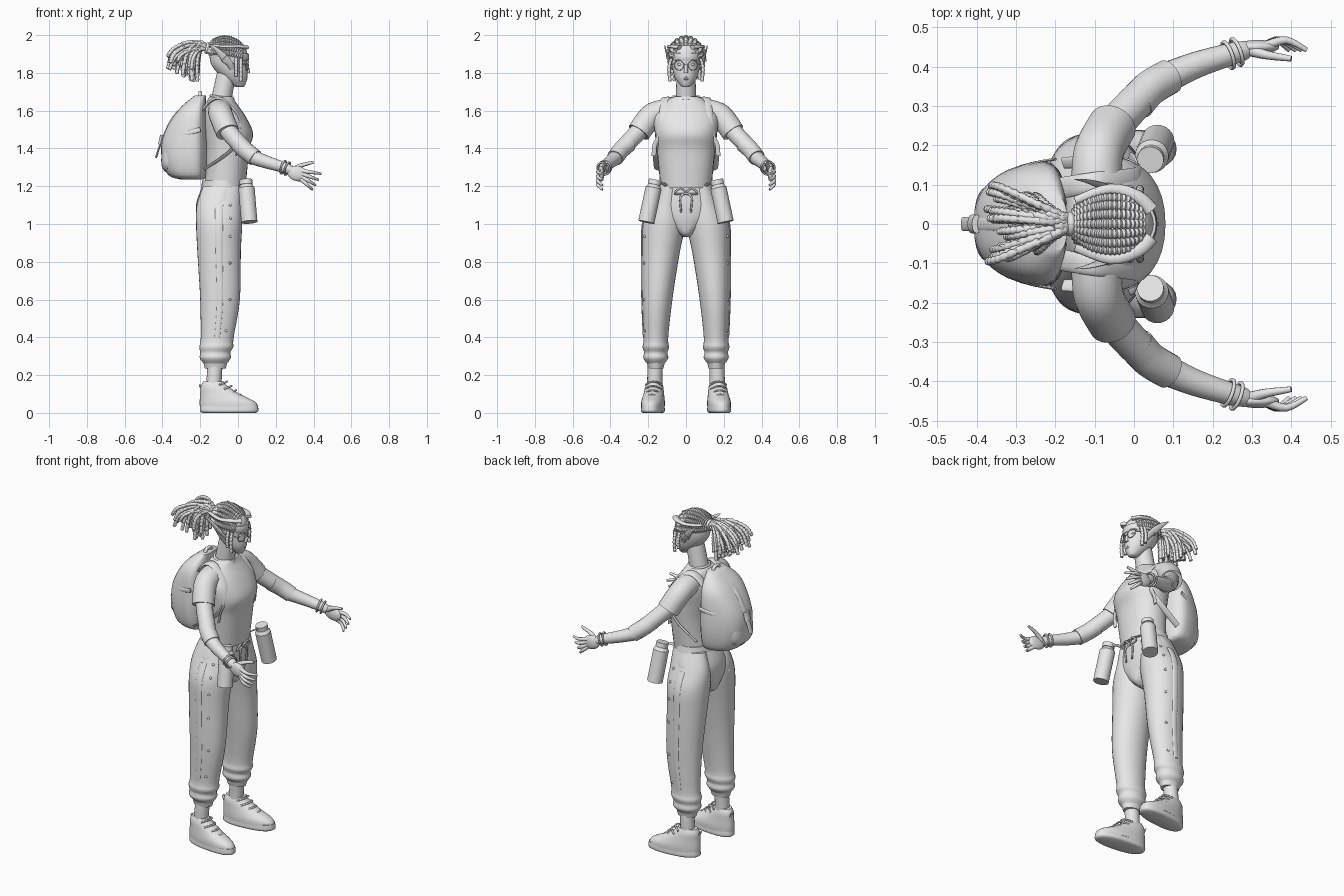
import bpy, bmesh, math, random
from math import cos, sin, pi, radians
from mathutils import Vector, Matrix

default_cube = bpy.data.objects.get("Cube")
if default_cube:
    bpy.data.objects.remove(default_cube)
random.seed(4)

COLOUR = (0.8, 0.8, 0.8, 1)
grey = bpy.data.materials.new("plain_grey")
grey.use_nodes = True
grey.diffuse_color = COLOUR
grey.node_tree.nodes["Principled BSDF"].inputs["Base Color"].default_value = COLOUR
built = []


def smooth_rows(rows, steps):
    """Catmull-Rom interpolation between rows of numbers."""
    rows = [Vector(row) for row in rows]
    padded = [rows[0]] + rows + [rows[-1]]
    result = []
    for before, start, end, after in zip(padded, padded[1:], padded[2:], padded[3:]):
        for step in range(steps):
            t = step / steps
            bend = 2 * before - 5 * start + 4 * end - after
            cubic = 3 * (start - end) + after - before
            result.append(start + (t * (end - before) + t * t * bend + t * t * t * cubic) / 2)
    return result + [rows[-1]]


def skin(name, rings):
    """Join equal rings of points into a closed, smooth surface."""
    bm = bmesh.new()
    loops = [[bm.verts.new(point) for point in ring] for ring in rings]
    for low, high in zip(loops, loops[1:]):
        for i in range(len(low)):
            bm.faces.new((low[i - 1], low[i], high[i], high[i - 1]))
    bm.faces.new(loops[0])
    bm.faces.new(loops[-1])
    bmesh.ops.recalc_face_normals(bm, faces=bm.faces)
    mesh = bpy.data.meshes.new(name)
    bm.to_mesh(mesh)
    bm.free()
    mesh.materials.append(grey)
    mesh.shade_smooth()
    mesh.set_sharp_from_angle(angle=radians(50))
    obj = bpy.data.objects.new(name, mesh)
    bpy.context.scene.collection.objects.link(obj)
    built.append(obj)
    return obj


def angles(count):
    return [2 * pi * i / count for i in range(count)]


def signed_power(value, power):
    return math.copysign(abs(value) ** (2 / power), value)


def loft(name, rows, steps=4, sides=32, power=2):
    """Stack of level ovals; rows are z, centre x, radius x, radius y."""
    return skin(name, [[(middle + wide * signed_power(cos(a), power), deep * signed_power(sin(a), power), z)
                        for a in angles(sides)]
                       for z, middle, wide, deep in smooth_rows(rows, steps)])


def tube(name, path, start, end=None, steps=4, sides=12, flat=1, across=(0, 1, 0), waves=0):
    """Tapering tube along a path; waves give it the beaded look of a braid."""
    points = smooth_rows(path, steps)
    end = start if end is None else end
    last = len(points) - 1
    u, rings = Vector(across), []
    for i, point in enumerate(points):
        along = (points[min(i + 1, last)] - points[max(i - 1, 0)]).normalized()
        u = u - u.dot(along) * along
        if u.length < 0.01:
            u = along.orthogonal()
        u.normalize()
        v = flat * along.cross(u)
        radius = start + (end - start) * i / last
        if waves:
            radius *= 1 + sin(pi * waves * i / last) / 6
        rings.append([point + radius * (cos(a) * u + sin(a) * v) for a in angles(sides)])
    return skin(name, rings)


def hoop(name, centre, normal, radius, thickness):
    """Round band about an axis."""
    turn = Vector(normal).to_track_quat('Z', 'Y')
    path = [Vector(centre) + turn @ Vector((radius * cos(a), radius * sin(a), 0)) for a in angles(24) + [0]]
    return tube(name, path, thickness, steps=1, sides=8, across=turn @ Vector((0, 0, 1)))


def blob(name, centre, size, pitch=0, power=2):
    """Rounded solid, tipped about the y axis; a higher power makes it boxier."""
    wide, deep, tall = size
    rows = []
    for i in range(1, 16):
        a = pi * i / 16
        girth = signed_power(sin(a), power)
        rows.append((-tall * signed_power(cos(a), power), 0, wide * girth, deep * girth))
    obj = loft(name, rows, steps=1, sides=24, power=power)
    obj.data.transform(Matrix.Translation(centre) @ Matrix.Rotation(pitch, 4, 'Y'))
    return obj


def shift(obj, rule):
    """Move every vertex by an offset that depends on where it is."""
    for vertex in obj.data.vertices:
        vertex.co += Vector(rule(vertex.co))


# Shirt, neck and trouser seat
loft("shirt", [(1.19, -.07, .11, .135), (1.3, -.06, .11, .145), (1.4, -.055, .115, .155), (1.48, -.05, .13, .165),
               (1.57, -.07, .11, .17), (1.65, -.09, .075, .11), (1.675, -.085, .06, .06)], power=2.2)
tube("neck", [(-.1, 0, 1.6), (-.08, 0, 1.7), (-.06, 0, 1.8)], .055, .05, sides=24)
hoop("collar", (-.085, 0, 1.67), (.15, 0, 1), .06, .007)
loft("trouser_seat", [(1.22, -.08, .1, .135), (1.12, -.097, .122, .18), (1.05, -.1, .122, .18),
                      (1, -.1, .115, .12), (.95, -.1, .1, .05), (.93, -.1, .07, .02)], steps=6)
loft("waistband", [(1.23, -.08, .11, .14), (1.19, -.08, .115, .15)])

# Head and face
loft("head", [(1.725, .01, .02, .02), (1.74, 0, .04, .035), (1.78, -.02, .07, .06), (1.84, -.045, .095, .075),
              (1.9, -.05, .1, .08), (1.95, -.055, .08, .07), (1.97, -.06, .02, .02)])
tube("nose", [(.045, 0, 1.85), (.052, 0, 1.82), (.052, 0, 1.8)], .007, .011)
for z in (1.775, 1.767):
    blob("lip", (.043, 0, z), (.007, .017, .005))
tube("glasses_bridge", [(.053, -.012, 1.845), (.053, .012, 1.845)], .002)

# Hair: braided rows over the skull, headband and tie
for lane in range(-5, 6):
    roll = radians(17 * lane)
    path = []
    for step in range(9):
        a = radians(40 + 16 * step)
        path.append((-.055 + .1 * cos(a), .085 * sin(a) * sin(roll), 1.88 + .093 * sin(a) * cos(roll) + step / 250))
    tube("scalp_braid", path, .012, steps=10, sides=8, waves=40)
headband = loft("headband", [(1.87, -.05, .105, .086), (1.89, -.05, .109, .089), (1.91, -.05, .106, .087)])
shift(headband, lambda co: (0, 0, -co.x / 7))
hoop("hair_tie", (-.163, 0, 1.93), (1, 0, -.2), .022, .01)

# Loose tail: short braids hang low, long ones reach back
for strand in range(64):
    reach = random.uniform(.04, .21)
    side = random.uniform(-1, 1) * (.045 + reach / 3)
    tip = 1.715 + reach / 2 + random.uniform(0, .07)
    crest = random.uniform(1.92, 1.965)
    tube("tail_braid", [(-.155, side / 10, 1.93), (-.18 - reach / 3, side * .5, crest),
                        (-.175 - .8 * reach, side * .9, .6 * crest + .4 * tip), (-.17 - reach, side, tip)],
         .0105, .0095, steps=14, sides=7, waves=26)

# Backpack, narrowing away from the back
pack = loft("backpack", [(1.235, -.24, .06, .1), (1.26, -.27, .1, .15), (1.35, -.285, .12, .175),
                         (1.47, -.28, .115, .175), (1.6, -.245, .075, .15), (1.68, -.2, .03, .07)], power=2.7)
shift(pack, lambda co: (0, 1.8 * co.y * min(co.x + .2, 0), 0))
blob("pack_pocket", (-.355, 0, 1.36), (.05, .1, .09), pitch=.1, power=2.6)
tube("pack_handle", [(-.2, -.03, 1.65), (-.2, -.02, 1.69), (-.2, .02, 1.69), (-.2, .03, 1.65)], .01)
tube("pack_lid_strap", [(-.25, 0, 1.65), (-.34, 0, 1.57), (-.4, 0, 1.45), (-.435, 0, 1.35)], .018, flat=.3)
tube("pack_buckle", [(-.4, 0, 1.47), (-.412, 0, 1.42)], .024, flat=.5)

# Left-hand parts, mirrored at the end
built.clear()

# Trouser leg with cuff, side stripe and studs
LEG = [(1.2, -.085, .1, .055), (1.1, -.1, .118, .085), (1, -.1, .122, .112), (.85, -.1, .115, .1),
       (.6, -.095, .105, .08), (.4, -.11, .087, .065), (.35, -.115, .09, .07), (.32, -.12, .08, .062),
       (.29, -.12, .082, .066), (.26, -.12, .06, .045)]


def leg_line(z):
    """Distance of the leg's centre from the middle, spreading downward."""
    return .16 - .09 * max(z - .3, 0) ** 2


shift(loft("trouser_leg", LEG), lambda co: (0, leg_line(co.z), 0))
cuff = loft("cuff", [(.28, -.12, .067, .051), (.235, -.12, .055, .04)])
shift(cuff, lambda co: (0, leg_line(co.z), 0))
seam = smooth_rows(LEG[1:6], 4)
tube("side_stripe", [(x, leg_line(z) + deep, z) for z, x, wide, deep in seam], .022, .014,
     steps=1, flat=.3, across=(1, 0, 0))
for z, x, wide, deep in seam[::3]:
    blob("stud", (x + wide / 2, leg_line(z) + .87 * deep, z), (.007, .007, .007))
tube("back_pocket_strap", [(-.2, .1, 1.13), (-.217, .1, 1.03)], .014, flat=.5)
tube("drawstring", [(.03, 0, 1.165), (.037, .03, 1.14), (.035, .025, 1.06)], .005)
tube("drawstring_bow", [(.03, 0, 1.165), (.04, .03, 1.19), (.035, .06, 1.16), (.03, 0, 1.16)], .005)

# Ankle and shoe, toes turned out a little
tube("ankle", [(-.12, .16, .28), (-.125, .165, .2), (-.13, .165, .1)], .04, sides=20)
shoe = [loft("shoe_sole", [(0, -.047, .14, .05), (.01, -.047, .155, .06), (.04, -.047, .152, .058)], power=2.4),
        loft("shoe_upper", [(.03, -.048, .154, .06), (.06, -.057, .146, .06), (.1, -.095, .105, .053),
                            (.14, -.125, .072, .046), (.165, -.13, .055, .035)], power=2.2),
        tube("heel_tab", [(-.185, -.01, .11), (-.205, -.01, .15)], .016, .01, flat=.4)]
for row in range(4):
    front, top = .01 - .024 * row, .095 + .023 * row
    shoe.append(tube("lace", [(front - .035, -.043, top - .015), (front, -.015, top),
                              (front, .015, top), (front - .035, .043, top - .015)], .005, sides=8))
for part in shoe:
    shift(part, lambda co: (0, .18 + co.x / 10, 0))

# Sleeve and arm
ELBOW, WRIST = Vector((.09, .375, 1.35)), Vector((.25, .433, 1.297))
tube("sleeve", [(-.095, .09, 1.6), (-.09, .18, 1.575), (-.055, .25, 1.485)], .065, .062, steps=8, sides=24)
tube("upper_arm", [(-.085, .19, 1.56), (-.05, .25, 1.49), (.04, .345, 1.39), ELBOW], .05, .042, sides=20)
tube("forearm", [(.06, .36, 1.37), ELBOW, (.16, .405, 1.325), WRIST, (.285, .442, 1.282)], .044, .023, sides=20)
tube("elbow_guard", [(.005, .307, 1.425), (.04, .345, 1.39), ELBOW], .047, .045, sides=20)
for slide in (-.012, .012):
    along = (WRIST - ELBOW).normalized()
    hoop("bracelet", WRIST + slide * along, along, .035, .005)

# Hand with fanned, slightly curled fingers
blob("palm", (.315, .45, 1.267), (.055, .018, .04), pitch=.25)
tube("thumb", [(.29, .443, 1.285), (.335, .43, 1.31), (.4, .42, 1.327)], .016, .007)
for finger in range(4):
    spread = -.15 - .2 * finger
    length = .105 - .008 * finger
    base = Vector((.335, .452, 1.282 - .015 * finger))
    reach = length * Vector((cos(spread), 0, sin(spread)))
    tube("finger", [base, base + reach / 2 + Vector((0, .015, 0)), base + reach - Vector((0, .01, 0))], .013, .006)

# Shoulder strap, loose end and pack webbing
tube("shoulder_strap", [(-.19, .09, 1.6), (-.14, .1, 1.655), (-.08, .11, 1.66), (0, .12, 1.58), (.018, .13, 1.5),
                        (-.005, .147, 1.43), (-.06, .16, 1.37), (-.18, .155, 1.29)], .028, .016, flat=.3)
tube("strap_end", [(.01, .14, 1.46), (0, .165, 1.42), (-.01, .17, 1.36)], .012, flat=.3)
tube("pack_webbing", [(-.2, .165, 1.5), (-.27, .15, 1.48), (-.34, .115, 1.46), (-.385, .05, 1.44)], .012,
     flat=.3, across=(0, 0, 1))

# Bottle hung from the waist
foot, neck = Vector((.06, .21, 1.01)), Vector((.045, .172, 1.19))
tube("bottle", [foot, neck], .043, sides=24)
tube("bottle_shoulder", [neck, neck.lerp(foot, -.1)], .043, .03, sides=24)
tube("bottle_cap", [neck.lerp(foot, -.1), neck.lerp(foot, -.24)], .034, sides=24)
tube("bottle_strap", [(0, .1, 1.2), (.03, .13, 1.215), neck], .01, flat=.4)

# Pointed ear, eye, glasses and brow
tube("ear_base", [(-.03, .07, 1.82), (-.045, .085, 1.85), (-.075, .096, 1.88)], .014, .022, flat=.35, across=(1, 0, 0))
tube("ear_tip", [(-.06, .09, 1.865), (-.11, .107, 1.92), (-.15, .114, 1.95)], .023, .002, flat=.35, across=(1, 0, 0))
blob("eye", (.036, .032, 1.845), (.009, .014, .007))
hoop("glasses_rim", (.05, .037, 1.84), (1, .3, 0), .026, .002)
tube("glasses_arm", [(.044, .06, 1.845), (.01, .078, 1.85), (-.05, .085, 1.855)], .002)
tube("brow", [(.049, .014, 1.866), (.044, .035, 1.872), (.028, .055, 1.866)], .004)

# Swept hair above the band and braids at the temple
tube("swept_hair", [(.045, .035, 1.935), (.01, .07, 1.94), (-.06, .09, 1.94), (-.15, .06, 1.945)], .018, .01, flat=.6)
for x in (.015, -.01):
    tube("temple_braid", [(x, .076, 1.88), (x, .089, 1.83), (x, .085, 1.77 - x)], .009, steps=14, sides=8, waves=14)

# Right-hand copies
for left in list(built):
    mesh = left.data.copy()
    mesh.transform(Matrix.Scale(-1, 4, (0, 1, 0)))
    mesh.flip_normals()
    right = bpy.data.objects.new("right_" + left.name, mesh)
    bpy.context.scene.collection.objects.link(right)
    left.name = "left_" + left.name
